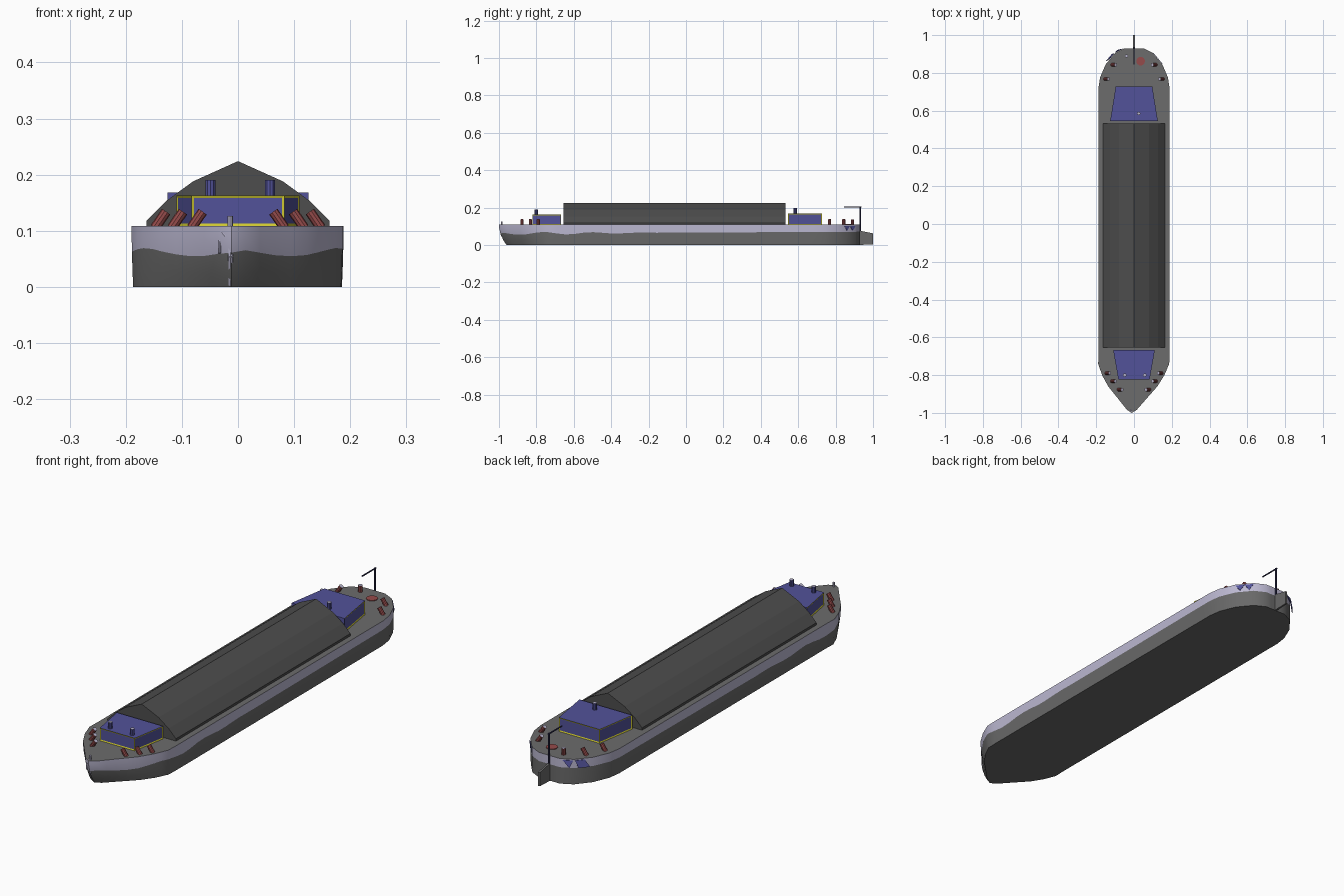
import bpy, bmesh, math
from mathutils import Vector

cube = bpy.data.objects.get("Cube")
if cube:
    bpy.data.objects.remove(cube, do_unlink=True)


def material(name, r, g, b):
    m = bpy.data.materials.new(name)
    m.use_nodes = True
    m.diffuse_color = (r, g, b, 1)
    m.node_tree.nodes["Principled BSDF"].inputs["Base Color"].default_value = (r, g, b, 1)
    return m


PALE = material("pale lavender", 0.50, 0.48, 0.64)
GREY = material("hull grey", 0.14, 0.14, 0.14)
DECK = material("deck grey", 0.15, 0.15, 0.15)
DARK = material("hold grey", 0.075, 0.075, 0.075)
BLUE = material("cabin blue", 0.085, 0.085, 0.32)
YELLOW = material("frame yellow", 0.62, 0.58, 0.03)
RED = material("bollard red", 0.30, 0.07, 0.07)
NAVY = material("mast navy", 0.025, 0.025, 0.08)


def finish(name, bm, mats, smooth=False):
    me = bpy.data.meshes.new(name)
    bmesh.ops.recalc_face_normals(bm, faces=bm.faces)
    bm.to_mesh(me)
    bm.free()
    for m in mats:
        me.materials.append(m)
    ob = bpy.data.objects.new(name, me)
    bpy.context.collection.objects.link(ob)
    if smooth:
        bpy.ops.object.select_all(action='DESELECT')
        ob.select_set(True)
        bpy.context.view_layer.objects.active = ob
        bpy.ops.object.shade_smooth_by_angle(angle=math.radians(35))
    return ob


def prism(name, points, offset, mats):
    """Extrude a flat polygon along an offset vector."""
    bm = bmesh.new()
    a = [bm.verts.new(p) for p in points]
    b = [bm.verts.new(Vector(p) + Vector(offset)) for p in points]
    bm.faces.new(a)
    bm.faces.new(b)
    for i in range(len(a)):
        j = (i + 1) % len(a)
        bm.faces.new((a[i], a[j], b[j], b[i]))
    return finish(name, bm, mats)


def rod(name, start, end, radius, mats, sides=10):
    """Cylinder between two points; a second material colours its end cap."""
    start, end = Vector(start), Vector(end)
    axis = end - start
    bm = bmesh.new()
    bmesh.ops.create_cone(bm, cap_ends=True, segments=sides, radius1=radius,
                          radius2=radius, depth=axis.length)
    if len(mats) > 1:
        for f in bm.faces:
            if f.normal.z > 0.9:
                f.material_index = 1
    ob = finish(name, bm, mats, True)
    ob.rotation_euler = axis.to_track_quat('Z', 'Y').to_euler()
    ob.location = (start + end) / 2
    return ob


# Hull: outline rings stacked from keel to deck
H = 0.108
half = [(0, 0.93), (0.05, 0.93), (0.10, 0.905), (0.15, 0.845), (0.18, 0.775),
        (0.188, 0.72), (0.188, -0.74), (0.165, -0.80), (0.13, -0.86),
        (0.075, -0.925), (0.025, -0.985), (0, -1)]
outline = []
loop = half + [(-x, y) for x, y in half[-2:0:-1]]
for i, p in enumerate(loop):
    a, b = Vector(p), Vector(loop[(i + 1) % len(loop)])
    n = math.ceil((b - a).length / 0.05)
    outline += [a.lerp(b, k / n) for k in range(n)]


def bow(y):
    return max(0, min(1, (-y - 0.7) / 0.3))


def paint_line(p):
    wave = 0.007 * math.sin(p.y * 24 + (1 if p.x > 0 else 2))
    return 0.066 + 0.005 * p.y + wave * max(0, min(1, -p.y * 2 - 0.3))


def hull_point(p, z):
    low = (1 - z / H) ** 2
    k = bow(p.y)
    return (p.x * (1 - 0.015 * low) - 0.012 * k, p.y + 0.04 * low * k, z)


bm = bmesh.new()
levels = [lambda p: 0, lambda p: 0.025, paint_line, lambda p: 0.09, lambda p: H]
rings = [[bm.verts.new(hull_point(p, lv(p))) for p in outline] for lv in levels]
for r in range(len(rings) - 1):
    for i in range(len(outline)):
        j = (i + 1) % len(outline)
        f = bm.faces.new((rings[r][i], rings[r][j], rings[r + 1][j], rings[r + 1][i]))
        f.material_index = 1 if r > 1 else 0
bm.faces.new(rings[0])
bm.faces.new(rings[-1]).material_index = 2
finish("hull", bm, [GREY, PALE, DECK], True)

# Arched cargo cover
arch = [(0.163, H), (0.163, 0.118), (0.128, 0.153), (0.08, 0.188), (0, 0.224)]
arch += [(-x, z) for x, z in arch[-2::-1]]
prism("cargo_cover", [(x, -0.655, z) for x, z in arch], (0, 1.187, 0), [DARK])


# Cabins: tapered boxes with framed panels on the open walls
def cabin(name, y_in, w_in, y_out, w_out, top):
    floor = [(-w_in, y_in, H), (w_in, y_in, H), (w_out, y_out, H), (-w_out, y_out, H)]
    ob = prism(name, floor, (0, 0, top - H), [BLUE, YELLOW])
    bm = bmesh.new()
    bm.from_mesh(ob.data)
    out = 1 if y_out > y_in else -1
    walls = [f for f in bm.faces if abs(f.normal.z) < 0.5 and f.normal.y * out > -0.5]
    frame = bmesh.ops.inset_individual(bm, faces=walls, thickness=0.007, depth=-0.002)
    for f in frame["faces"]:
        f.material_index = 1
    bm.to_mesh(ob.data)
    bm.free()


cabin("front_cabin", -0.667, 0.11, -0.822, 0.083, 0.163)
cabin("rear_cabin", 0.545, 0.126, 0.727, 0.097, 0.168)
for name, x, y, z in (("front_pipe_left", 0.057, -0.80, 0.19),
                      ("front_pipe_right", -0.049, -0.80, 0.19),
                      ("rear_pipe", 0.025, 0.585, 0.197)):
    rod(name, (x, y, 0.155), (x, y, z), 0.009, [BLUE, PALE])

# Mooring bollards leaning inboard
for side, label in ((1, "left"), (-1, "right")):
    spots = [(0.148, -0.79), (0.118, -0.832), (0.083, -0.877), (0.155, 0.768), (0.117, 0.843)]
    for n, (x, y) in enumerate(spots):
        rod(f"bollard_{label}_{n + 1}", (side * x, y, H - 0.003),
            (side * (x - 0.02), y, 0.134), 0.009, [RED, PALE])
rod("bollard_stern", (-0.04, 0.89, H), (-0.04, 0.89, 0.136), 0.009, [RED, PALE])
rod("deck_hatch", (0.035, 0.862, H), (0.035, 0.862, H + 0.003), 0.023, [RED], 16)

# Mast with boom, and rudder
rod("mast", (0, 0.932, 0.04), (0, 0.932, 0.205), 0.004, [NAVY])
rod("mast_boom", (0, 0.845, 0.202), (0, 0.938, 0.202), 0.003, [NAVY])
prism("rudder", [(-0.004, 0.92, 0), (-0.004, 1, 0.003), (-0.004, 1, 0.062),
                 (-0.004, 0.92, 0.078)], (0.008, 0, 0), [GREY])

# Stem post and anchor at the bow
for name, a, b, r in (("stem_lower", (-0.013, -0.957, 0.004), (-0.013, -0.986, 0.055), 0.005),
                      ("stem_upper", (-0.013, -0.986, 0.055), (-0.013, -0.993, H), 0.005),
                      ("stem_head", (-0.014, -0.985, H - 0.01), (-0.014, -0.985, 0.126), 0.005),
                      ("anchor_shank", (-0.033, -0.983, 0.06), (-0.033, -0.98, 0.104), 0.003),
                      ("anchor_arm_outer", (-0.033, -0.983, 0.104), (-0.046, -0.965, 0.09), 0.003),
                      ("anchor_arm_inner", (-0.033, -0.983, 0.104), (-0.022, -0.99, 0.09), 0.003)):
    rod(name, a, b, r, [PALE], 8)


# Painted stern panels lying on the hull side
def panel(name, side, seg, corners, flare):
    a, b = Vector(half[seg]), Vector(half[seg + 1])
    d = (b - a).normalized()
    out = Vector((-d.y, d.x))
    pts = []
    for t, z in corners:
        p = a.lerp(b, t) + out * (0.001 + flare * (H - z))
        pts.append((side * p.x, p.y, z))
    prism(name, pts, (side * out.x * 0.002, out.y * 0.002, 0), [BLUE])


for n, t in enumerate((0, 0.5)):
    panel(f"stern_mark_left_{n + 1}", 1, 2,
          [(t, 0.102), (t + 0.5, 0.102), (t + 0.25, 0.076)], 0)
panel("stern_mark_right_1", -1, 1, [(0.2, 0.104), (0.95, 0.104), (0.7, 0.073)], 0.2)
panel("stern_mark_right_2", -1, 2, [(0.05, 0.104), (0.55, 0.104), (0.8, 0.073), (0.2, 0.073)], 0.2)
